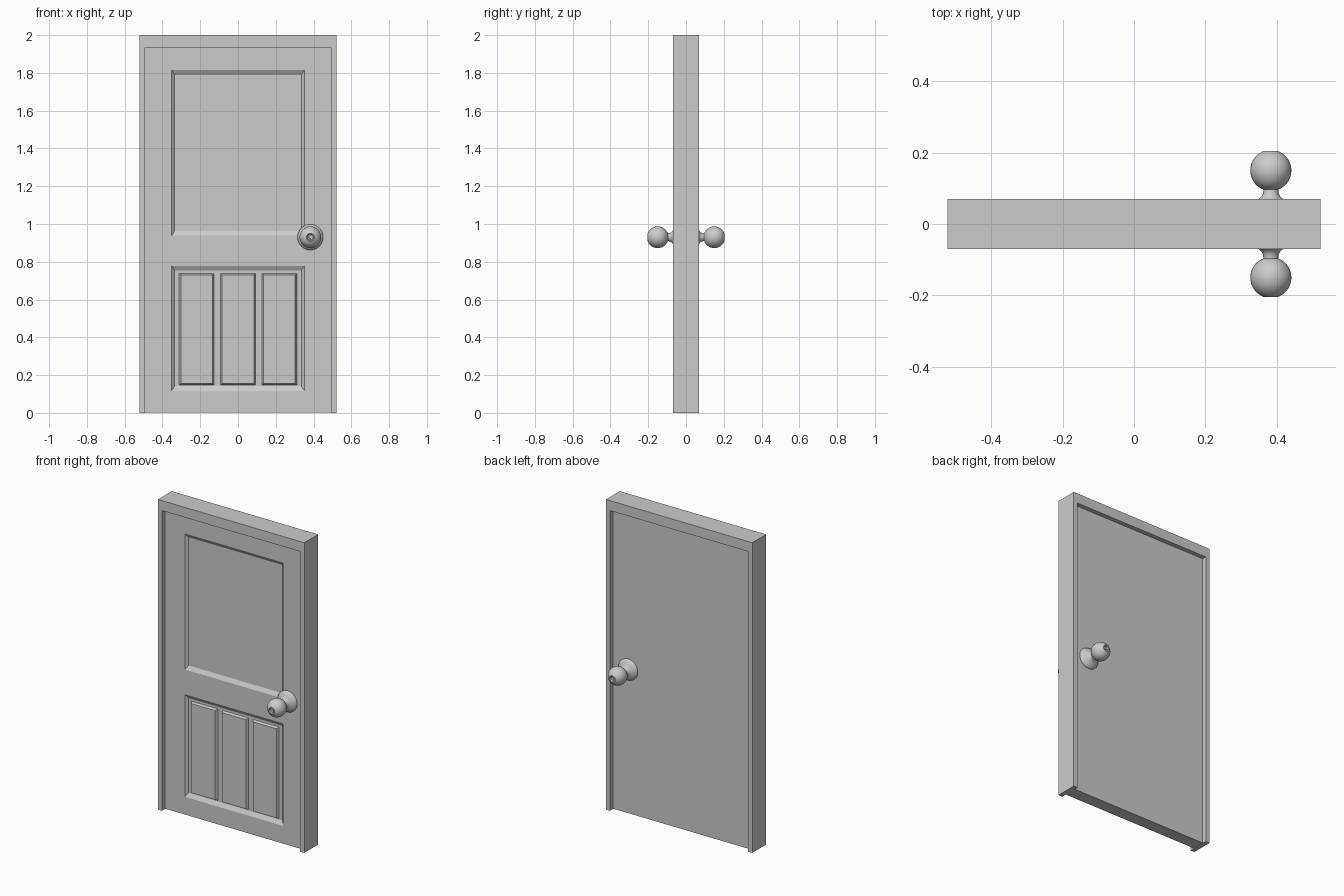
import bpy, bmesh, math
from mathutils import Matrix, Vector

if "Cube" in bpy.data.objects:
    bpy.data.objects.remove(bpy.data.objects["Cube"])

FRONT, DEPTH = -0.041, 0.015    # leaf front plane, panel recess depth


def finish(name, bm, smooth=False):
    bmesh.ops.recalc_face_normals(bm, faces=bm.faces)
    mesh = bpy.data.meshes.new(name)
    bm.to_mesh(mesh)
    bm.free()
    ob = bpy.data.objects.new(name, mesh)
    bpy.context.collection.objects.link(ob)
    if smooth:
        bpy.ops.object.select_all(action='DESELECT')
        bpy.context.view_layer.objects.active = ob
        ob.select_set(True)
        bpy.ops.object.shade_smooth_by_angle(angle=math.radians(35))
    return ob


def frustum(name, rect_a, y_a, rect_b, y_b):
    """Box whose two y ends are different (x0, x1, z0, z1) rectangles."""
    bm = bmesh.new()
    ends = []
    for (x0, x1, z0, z1), y in ((rect_a, y_a), (rect_b, y_b)):
        ends.append([bm.verts.new((x, y, z)) for x, z in
                     ((x0, z0), (x1, z0), (x1, z1), (x0, z1))])
    a, b = ends
    bm.faces.new(a)
    bm.faces.new(b[::-1])
    for i in range(4):
        j = (i + 1) % 4
        bm.faces.new((a[i], a[j], b[j], b[i]))
    return finish(name, bm)


def grow(rect, dx, dz):
    x0, x1, z0, z1 = rect
    return (x0 - dx, x1 + dx, z0 - dz, z1 + dz)


# Door frame: U-shaped outline extruded through the wall depth
bm = bmesh.new()
outline = [(-0.522, 0), (-0.493, 0), (-0.493, 1.935), (0.493, 1.935),
           (0.493, 0), (0.522, 0), (0.522, 2), (-0.522, 2)]
face = bm.faces.new([bm.verts.new((x, -0.07, z)) for x, z in outline])
ext = bmesh.ops.extrude_face_region(bm, geom=[face])
bmesh.ops.translate(bm, vec=(0, 0.14, 0),
                    verts=[v for v in ext['geom'] if isinstance(v, bmesh.types.BMVert)])
finish("door_frame", bm)

# Door leaf with two bevelled recesses on the front
body = (-0.493, 0.493, 0.003, 1.935)
leaf = frustum("door_leaf", body, FRONT, body, -FRONT)
for label, rect in (("upper", (-0.351, 0.351, 0.938, 1.815)),
                    ("lower", (-0.351, 0.351, 0.117, 0.778))):
    cutter = frustum(label + "_recess_cutter", grow(rect, 0.016, 0.025), FRONT - DEPTH,
                     grow(rect, -0.016, -0.025), FRONT + DEPTH)
    cutter.hide_render = True
    cutter.hide_set(True)
    mod = leaf.modifiers.new(label + "_recess", 'BOOLEAN')
    mod.object = cutter
    mod.operation = 'DIFFERENCE'
    mod.solver = 'EXACT'

# Three raised panels inside the lower recess
for i in range(3):
    cx = (i - 1) * 0.219
    rect = (cx - 0.093, cx + 0.093, 0.148, 0.738)
    frustum(f"raised_panel_{i + 1}", grow(rect, -0.009, -0.007), FRONT,
            rect, FRONT + DEPTH)

# Knob profile (radius, distance from the door centre): rosette, neck, ball, lock
profile = [(0.068, 0.038), (0.068, 0.046), (0.064, 0.053), (0.055, 0.060),
           (0.043, 0.066), (0.033, 0.071), (0.026, 0.077), (0.022, 0.085), (0.021, 0.093)]
R, C = 0.0575, 0.15
for k in range(15):
    t = math.radians(-69 + k * (69 + 65) / 14)
    profile.append((R * math.cos(t), C + R * math.sin(t)))
profile += [(0.021, 0.204), (0.018, 0.202), (0.015, 0.194), (0.009, 0.194),
            (0.008, 0.200), (0, 0.200)]

# Matching knobs on both sides
for name, side in (("front_knob", -1), ("back_knob", 1)):
    bm = bmesh.new()
    pts = [bm.verts.new((0.383 + r, side * d, 0.93)) for r, d in profile]
    edges = [bm.edges.new(pair) for pair in zip(pts, pts[1:])]
    bmesh.ops.spin(bm, geom=pts + edges, cent=(0.383, 0, 0.93), axis=(0, 1, 0),
                   angle=2 * math.pi, steps=32, use_merge=False)
    bmesh.ops.remove_doubles(bm, verts=bm.verts, dist=1e-5)
    finish(name, bm, smooth=True)
